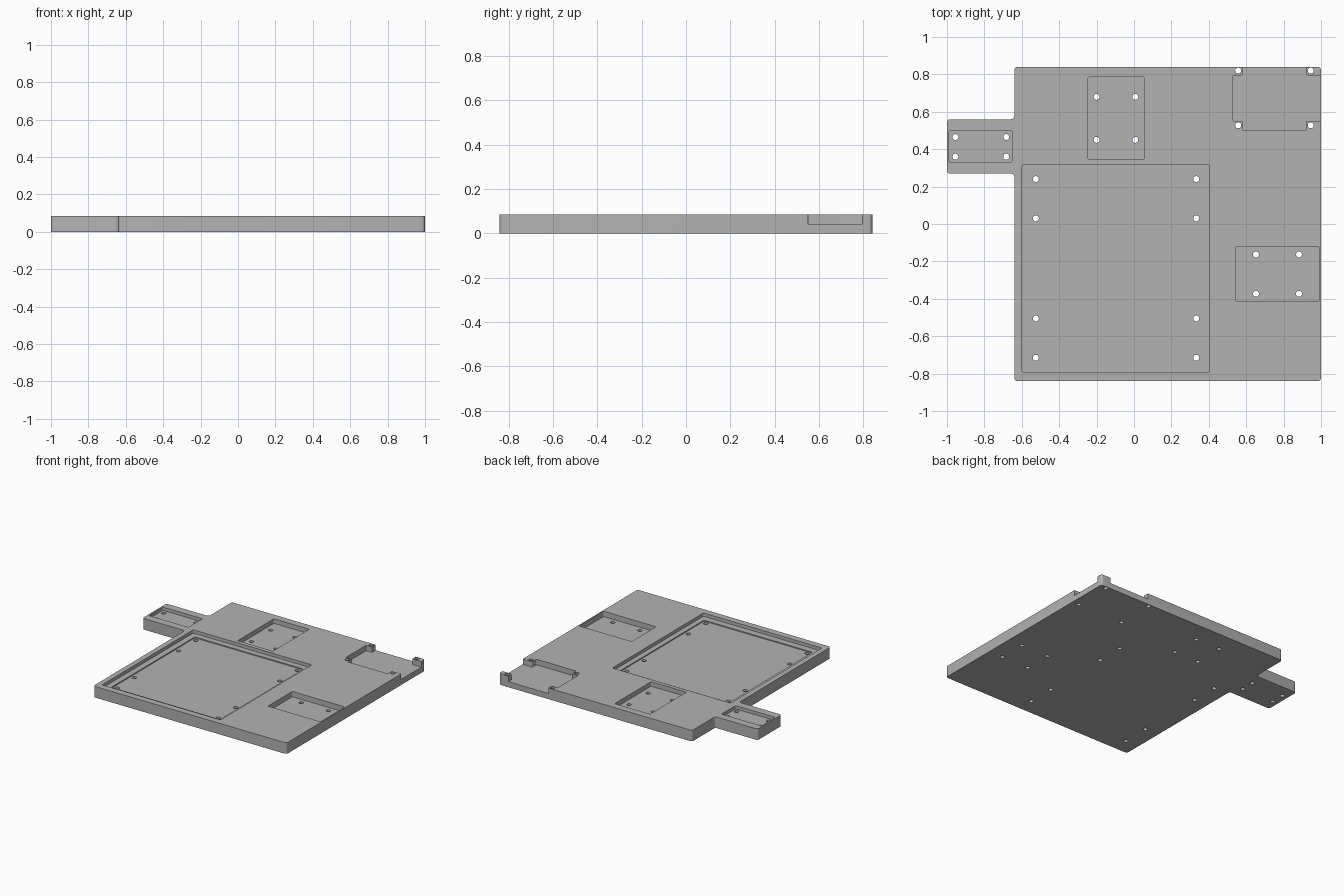
import bpy
import bmesh
import math
from mathutils import Vector

old = bpy.data.objects.get("Cube")
if old:
    bpy.data.objects.remove(old, do_unlink=True)

THICK = 0.085
HOLE_R = 0.016

grey = bpy.data.materials.new("plain grey")
grey.use_nodes = True
grey.diffuse_color = (0.45, 0.45, 0.45, 1)
grey.node_tree.nodes["Principled BSDF"].inputs["Base Color"].default_value = (0.45, 0.45, 0.45, 1)


def fillet(points, radius, steps=5):
    """Round every right-angled corner of an outline."""
    out = []
    for i, p in enumerate(points):
        p = Vector(p)
        a = (Vector(points[i - 1]) - p).normalized() * radius
        b = (Vector(points[(i + 1) % len(points)]) - p).normalized() * radius
        for k in range(steps + 1):
            t = math.pi / 2 * k / steps
            out.append(p + a * (1 - math.sin(t)) + b * (1 - math.cos(t)))
    return out


def rectangle(x0, x1, y0, y1):
    return [(x0, y0), (x1, y0), (x1, y1), (x0, y1)]


def add_object(name, bm):
    bmesh.ops.recalc_face_normals(bm, faces=bm.faces)
    mesh = bpy.data.meshes.new(name)
    bm.to_mesh(mesh)
    bm.free()
    mesh.materials.append(grey)
    obj = bpy.data.objects.new(name, mesh)
    bpy.context.collection.objects.link(obj)
    return obj


def slab(name, points, radius, z0, z1):
    bm = bmesh.new()
    face = bm.faces.new([bm.verts.new((p.x, p.y, z0)) for p in fillet(points, radius)])
    ext = bmesh.ops.extrude_face_region(bm, geom=[face])
    top = [g for g in ext["geom"] if isinstance(g, bmesh.types.BMVert)]
    bmesh.ops.translate(bm, verts=top, vec=(0, 0, z1 - z0))
    return add_object(name, bm)


def cut(target, cutter):
    cutter.hide_render = True
    mod = target.modifiers.new("cut", "BOOLEAN")
    mod.operation = "DIFFERENCE"
    mod.solver = "EXACT"
    mod.object = cutter
    bpy.context.view_layer.objects.active = target
    bpy.ops.object.modifier_apply(modifier=mod.name)
    bpy.data.objects.remove(cutter, do_unlink=True)


# Plate with side tab
plate = slab("mounting_plate", [
    (-0.64, -0.84), (1, -0.84), (1, 0.84), (-0.64, 0.84),
    (-0.64, 0.56), (-1, 0.56), (-1, 0.27), (-0.64, 0.27)], 0.018, 0, THICK)

# Closed pockets: outline and depth
pockets = [
    (rectangle(-0.6, 0.405, -0.79, 0.315), 0.025),
    (rectangle(-0.555, 0.365, -0.74, 0.27), 0.033),
    (rectangle(-0.245, 0.055, 0.345, 0.785), 0.035),
    (rectangle(-0.988, -0.652, 0.33, 0.5), 0.025),
    (rectangle(0.545, 0.99, -0.415, -0.12), 0.041),
]
for outline, depth in pockets:
    cut(plate, slab("pocket_cutter", outline, 0.008, THICK - depth, 0.2))

# Corner recess, open at the back and left side, leaving corner posts
recess = [(0.58, 0.5), (0.92, 0.5), (0.92, 0.55), (1.1, 0.55), (1.1, 0.795), (0.92, 0.795),
          (0.92, 0.95), (0.58, 0.95), (0.58, 0.795), (0.53, 0.795), (0.53, 0.55), (0.58, 0.55)]
cut(plate, slab("recess_cutter", recess, 0.006, 0.043, 0.2))

# Through holes on rectangular patterns
patterns = [
    ((-0.525, 0.333), (-0.715, -0.505, 0.03, 0.24)),
    ((-0.2, 0.007), (0.45, 0.68)),
    ((-0.955, -0.683), (0.36, 0.465)),
    ((0.652, 0.882), (-0.373, -0.163)),
    ((0.557, 0.945), (0.528, 0.82)),
]
bm = bmesh.new()
for xs, ys in patterns:
    for x in xs:
        for y in ys:
            new = bmesh.ops.create_cone(bm, cap_ends=True, segments=24, radius1=HOLE_R,
                                        radius2=HOLE_R, depth=0.4)
            bmesh.ops.translate(bm, verts=new["verts"], vec=(x, y, 0))
cut(plate, add_object("hole_cutter", bm))

bpy.ops.object.select_all(action="DESELECT")
plate.select_set(True)
bpy.context.view_layer.objects.active = plate
bpy.ops.object.shade_smooth_by_angle(angle=math.radians(30))
